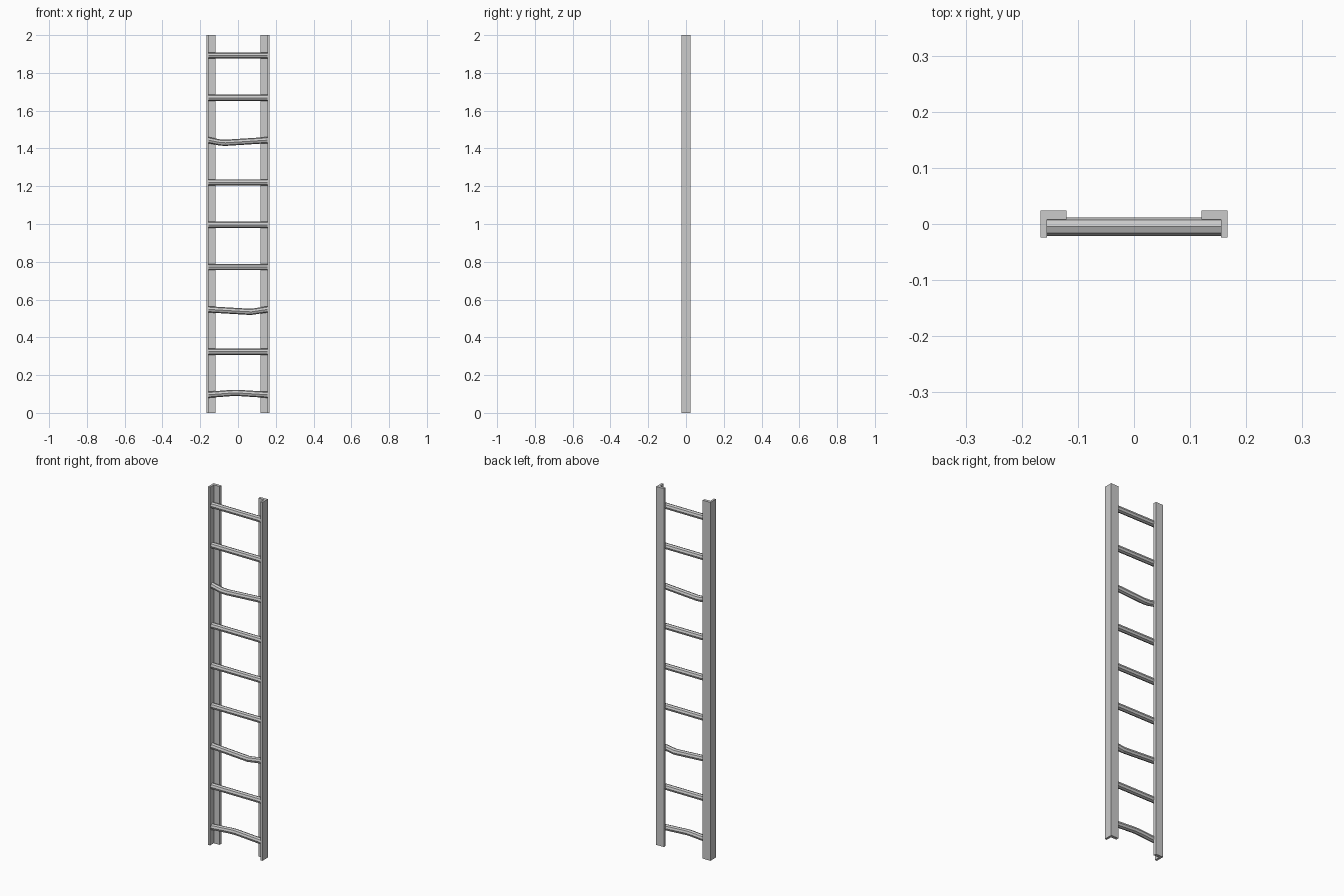
import bpy, bmesh, math

if "Cube" in bpy.data.objects:
    bpy.data.objects.remove(bpy.data.objects["Cube"])

HALF_W, HALF_D, HEIGHT = 0.167, 0.024, 2.0


def loft(name, rings):
    """Skin equal-length rings of points into a capped solid."""
    bm = bmesh.new()
    loops = [[bm.verts.new(p) for p in ring] for ring in rings]
    n = len(loops[0])
    for a, b in zip(loops, loops[1:]):
        for i in range(n):
            j = (i + 1) % n
            bm.faces.new((a[i], a[j], b[j], b[i]))
    bm.faces.new(loops[0])
    bm.faces.new(loops[-1])
    bmesh.ops.recalc_face_normals(bm, faces=bm.faces)
    mesh = bpy.data.meshes.new(name)
    bm.to_mesh(mesh)
    bm.free()
    obj = bpy.data.objects.new(name, mesh)
    bpy.context.collection.objects.link(obj)
    return obj


# Side rails: L-shaped angle profile, wide flange at the back
profile = [(HALF_W, -HALF_D), (HALF_W, HALF_D), (0.12, HALF_D),
           (0.12, 0.008), (0.155, 0.008), (0.155, -HALF_D)]
for name, side in (("left_rail", -1), ("right_rail", 1)):
    loft(name, [[(side * x, y, z) for x, y in profile] for z in (0, HEIGHT)])

# Rungs: eight-sided bars; a few are bent (x of bend, dz at bend, dz at ends)
bends = {0: (-0.02, 0.006, -0.004), 2: (0.055, -0.013, 0.0),
         6: (-0.08, -0.014, 0.0)}
RADIUS, RUNG_Y, SIDES = 0.0165, -0.0045, 8
for i in range(9):
    z = 0.1 + 0.224 * i
    path = [(-0.156, 0), (0.156, 0)]
    if i in bends:
        bx, dz, end = bends[i]
        path = [(-0.156, end), (bx - 0.015, dz * 0.9), (bx + 0.015, dz),
                (0.156, end)]
    rings = []
    for x, dz in path:
        angles = [2 * math.pi * k / SIDES for k in range(SIDES)]
        rings.append([(x, RUNG_Y + RADIUS * math.cos(a),
                       z + dz + RADIUS * math.sin(a)) for a in angles])
    loft(f"rung_{i + 1}", rings)
